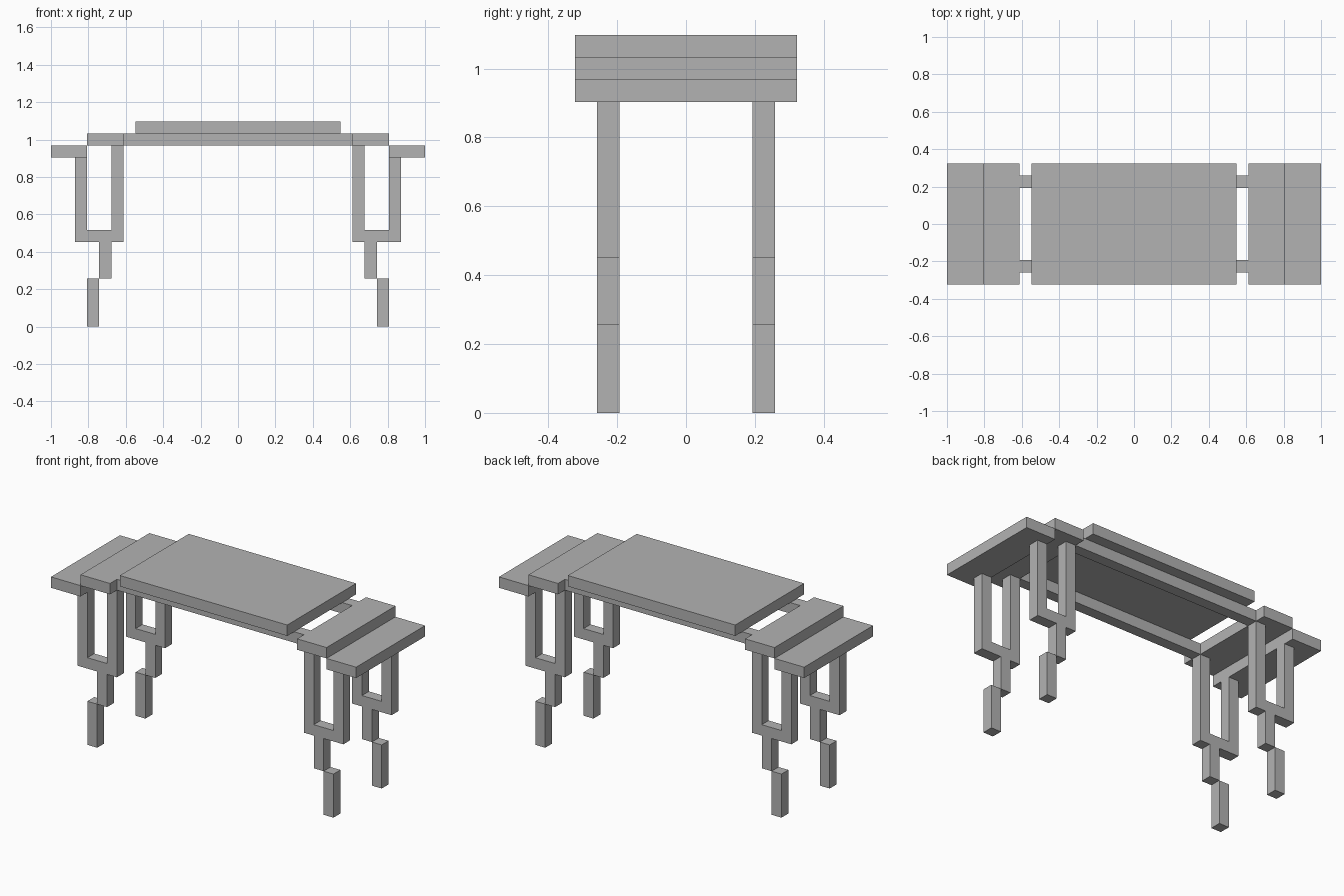
import bpy
import bmesh

cube = bpy.data.objects.get("Cube")
if cube:
    bpy.data.objects.remove(cube, do_unlink=True)

U = 2 / 31  # one module: the thickness of every board and post

grey = bpy.data.materials.new("plain_grey")
grey.use_nodes = True
colour = (0.45, 0.45, 0.45, 1)
grey.diffuse_color = colour
grey.node_tree.nodes["Principled BSDF"].inputs["Base Color"].default_value = colour


def extrude_profile(name, outline, y0, y1):
    """Extrude an x-z outline, given in modules, from y0 to y1."""
    bm = bmesh.new()
    face = bm.faces.new([bm.verts.new((x * U, y0 * U, z * U)) for x, z in outline])
    new = bmesh.ops.extrude_face_region(bm, geom=[face])["geom"]
    verts = [v for v in new if isinstance(v, bmesh.types.BMVert)]
    bmesh.ops.translate(bm, verts=verts, vec=(0, (y1 - y0) * U, 0))
    bmesh.ops.recalc_face_normals(bm, faces=bm.faces)
    mesh = bpy.data.meshes.new(name)
    bm.to_mesh(mesh)
    bm.free()
    mesh.materials.append(grey)
    obj = bpy.data.objects.new(name, mesh)
    bpy.context.collection.objects.link(obj)
    return obj


def board(name, x0, x1, z0, z1, y0, y1):
    return extrude_profile(name, [(x0, z0), (x1, z0), (x1, z1), (x0, z1)], y0, y1)


# Raised centre top
board("table_top", -8.5, 8.5, 16, 17, -5, 5)

# Forked upper leg: long inner prong, shorter outer prong, stub below
fork = [(10.5, 4), (11.5, 4), (11.5, 7), (13.5, 7), (13.5, 14), (12.5, 14),
        (12.5, 8), (10.5, 8), (10.5, 15), (9.5, 15), (9.5, 7), (10.5, 7)]

for side, s in (("left", 1), ("right", -1)):
    # Stepped end shelves
    board(f"{side}_middle_shelf", s * 9.5, s * 12.5, 15, 16, -5, 5)
    board(f"{side}_outer_shelf", s * 12.5, s * 15.5, 14, 15, -5, 5)
    for end, y in (("front", -4), ("back", 3)):
        extrude_profile(f"{end}_{side}_leg_fork", [(s * x, z) for x, z in fork], y, y + 1)
        board(f"{end}_{side}_foot", s * 11.5, s * 12.5, 0, 4, y, y + 1)

# Long rails joining the two middle shelves under the top
for end, y in (("front", -4), ("back", 3)):
    board(f"{end}_rail", -9.5, 9.5, 15, 16, y, y + 1)
